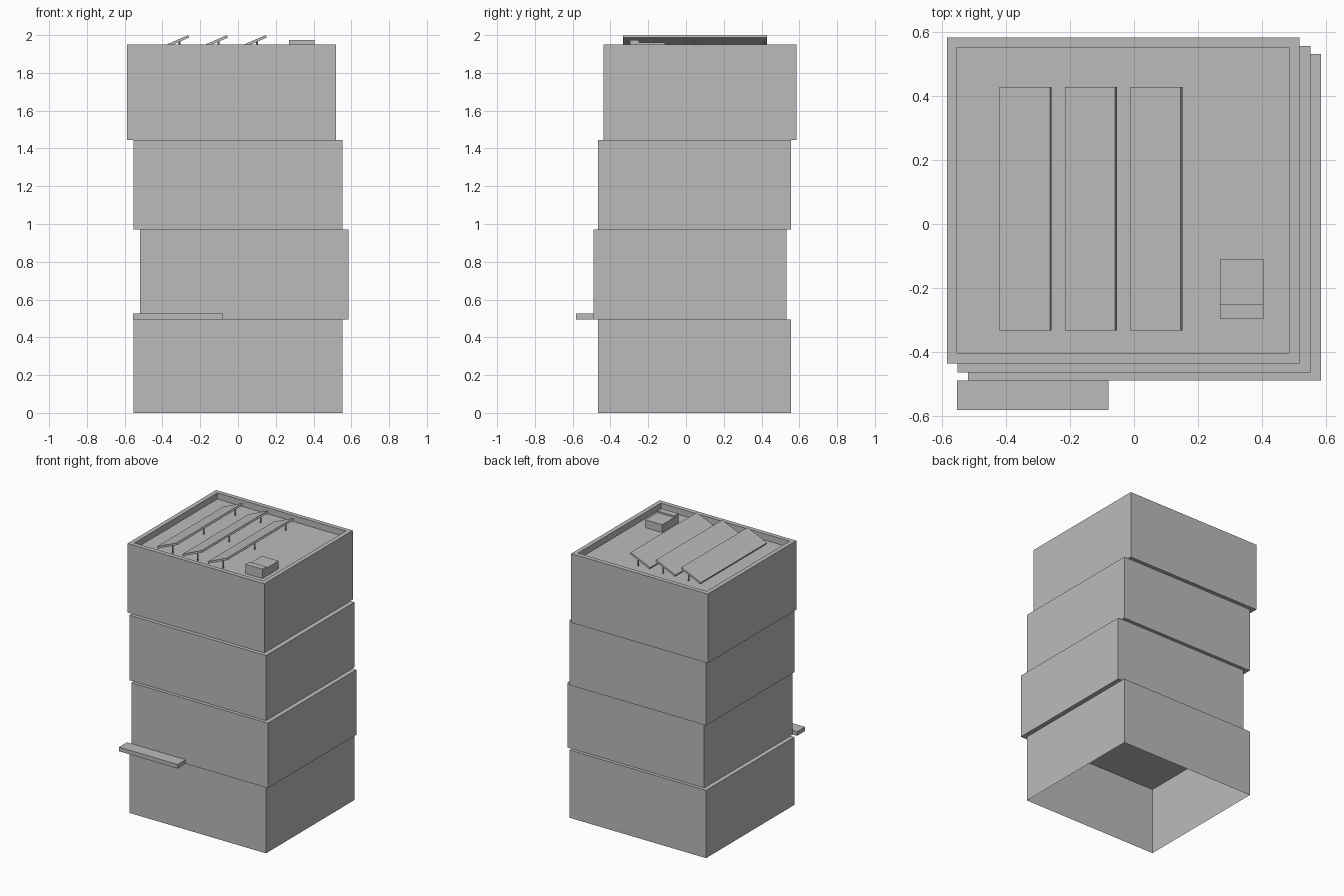
import bpy, bmesh, math
from mathutils import Matrix, Vector

cube = bpy.data.objects.get("Cube")
if cube:
    bpy.data.objects.remove(cube, do_unlink=True)

GREY = (0.5, 0.5, 0.5, 1.0)
grey = bpy.data.materials.new("plain grey")
grey.use_nodes = True
grey.diffuse_color = GREY
grey.node_tree.nodes["Principled BSDF"].inputs["Base Color"].default_value = GREY


def finish(name, bm):
    mesh = bpy.data.meshes.new(name)
    bm.to_mesh(mesh)
    bm.free()
    mesh.materials.append(grey)
    obj = bpy.data.objects.new(name, mesh)
    bpy.context.collection.objects.link(obj)
    return obj


def box_mesh(x, y, z):
    """Box from (min, max) pairs."""
    bm = bmesh.new()
    size = Vector((x[1] - x[0], y[1] - y[0], z[1] - z[0]))
    centre = Vector((sum(x), sum(y), sum(z))) / 2
    bmesh.ops.create_cube(bm, size=1, matrix=Matrix.Translation(centre) @ Matrix.Diagonal(size).to_4x4())
    return bm


def face_towards(bm, z):
    return max(bm.faces, key=lambda f: f.normal.z * z)


# Shifted storeys: (name, x shift, y shift, bottom, top)
WIDTH, DEPTH = 1.105, 1.022
storeys = [
    ("ground_storey", 0.0, 0.046, 0.0, 0.495),
    ("second_storey", 0.033, 0.021, 0.495, 0.97),
    ("third_storey", 0.0, 0.046, 0.97, 1.445),
    ("top_storey", -0.034, 0.074, 1.445, 1.95),
]
PARAPET, ROOF_DROP = 0.046, 0.045
for name, cx, cy, low, high in storeys:
    bm = box_mesh((cx - WIDTH / 2, cx + WIDTH / 2), (cy - DEPTH / 2, cy + DEPTH / 2), (low, high))
    bm.normal_update()
    if name == "ground_storey":
        # Hollow underside
        bmesh.ops.delete(bm, geom=[face_towards(bm, -1)], context="FACES_ONLY")
    elif name == "top_storey":
        # Sunken roof deck inside a parapet
        deck = face_towards(bm, 1)
        bmesh.ops.inset_region(bm, faces=[deck], thickness=PARAPET)
        rim = list(deck.edges)
        walls = bmesh.ops.extrude_discrete_faces(bm, faces=[deck])["faces"]
        bmesh.ops.translate(bm, verts=walls[0].verts, vec=(0, 0, -ROOF_DROP))
    finish(name, bm)

ROOF = 1.95 - ROOF_DROP

# Entrance canopy
finish("entrance_canopy", box_mesh((-0.555, -0.08), (-0.582, -0.49), (0.495, 0.525)))

# Stepped roof unit
finish("roof_unit_body", box_mesh((0.27, 0.405), (-0.25, -0.11), (ROOF, 1.962)))
finish("roof_unit_front", box_mesh((0.27, 0.405), (-0.297, -0.25), (ROOF, 1.973)))

# Tilted solar panels on posts
TILT = math.radians(23.5)
PANEL_Y = 0.048
for i, px in enumerate((-0.34, -0.135, 0.07)):
    bm = box_mesh((-0.086, 0.086), (-0.382, 0.382), (-0.007, 0.007))
    bm.transform(Matrix.Translation((px, PANEL_Y, 1.959)) @ Matrix.Rotation(-TILT, 4, "Y"))
    finish(f"solar_panel_{i + 1}", bm)
    for j, offset in enumerate((-0.362, 0.0, 0.362)):
        bm = bmesh.new()
        top = 1.968
        bmesh.ops.create_cone(bm, cap_ends=True, segments=8, radius1=0.005, radius2=0.005, depth=top - ROOF,
                              matrix=Matrix.Translation((px + 0.031, PANEL_Y + offset, (top + ROOF) / 2)))
        finish(f"panel_{i + 1}_post_{j + 1}", bm)
